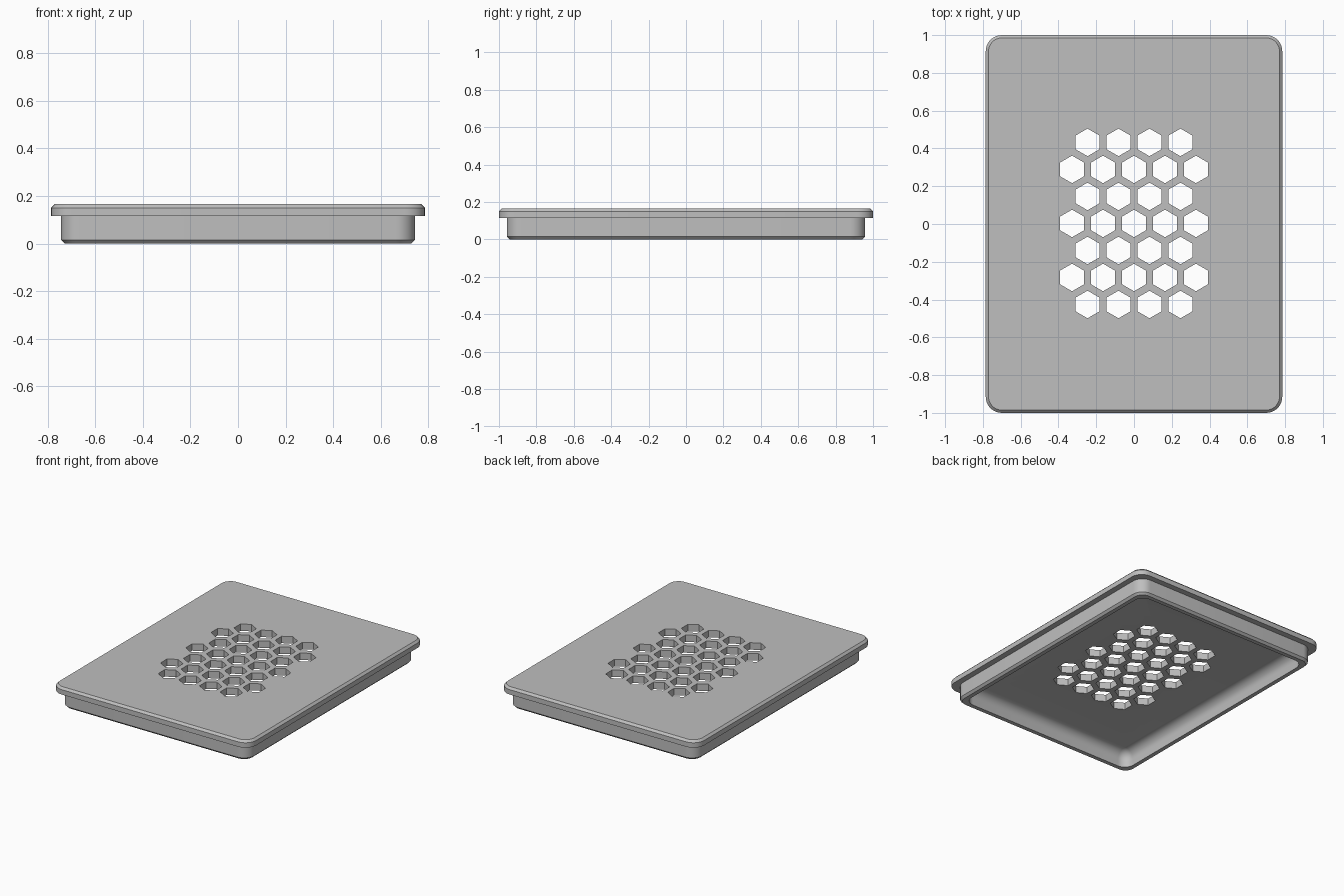
import bpy, bmesh
from math import sin, cos, pi

cube = bpy.data.objects.get("Cube")
if cube:
    bpy.data.objects.remove(cube, do_unlink=True)

HALF_X, HALF_Y = 0.785, 1.0
HEIGHT, PLATE_Z = 0.165, 0.115
CHAMFER = 0.015
FILLET = 0.065
CORNER_STEPS = 8

grey = bpy.data.materials.new("grey_plastic")
grey.use_nodes = True
colour = (0.52, 0.52, 0.52, 1)
grey.diffuse_color = colour
grey.node_tree.nodes["Principled BSDF"].inputs["Base Color"].default_value = colour


def new_object(name, bm):
    bmesh.ops.recalc_face_normals(bm, faces=bm.faces)
    mesh = bpy.data.meshes.new(name)
    bm.to_mesh(mesh)
    bm.free()
    mesh.materials.append(grey)
    obj = bpy.data.objects.new(name, mesh)
    bpy.context.collection.objects.link(obj)
    return obj


def rounded_ring(bm, inset, z, radius):
    """Loop of vertices along a rounded rectangle."""
    ring = []
    for k, (sx, sy) in enumerate(((1, 1), (-1, 1), (-1, -1), (1, -1))):
        cx = sx * (HALF_X - inset - radius)
        cy = sy * (HALF_Y - inset - radius)
        for i in range(CORNER_STEPS + 1):
            a = (k + i / CORNER_STEPS) * pi / 2
            ring.append(bm.verts.new((cx + radius * cos(a), cy + radius * sin(a), z)))
    return ring


# Section from the top edge, round the skirt, up to the inner ceiling
wall, inner = 0.042, 0.087
section = [
    (CHAMFER, HEIGHT, 0.07),
    (0, HEIGHT - CHAMFER, 0.085),
    (0, PLATE_Z, 0.085),
    (wall, PLATE_Z, 0.08),
    (wall, CHAMFER, 0.08),
    (wall + CHAMFER, 0, 0.065),
    (inner, 0, 0.07),
]
for i in range(7):
    a = i / 6 * pi / 2
    step = FILLET * (1 - cos(a))
    section.append((inner + step, PLATE_Z - FILLET + FILLET * sin(a), 0.07 - step))

bm = bmesh.new()
rings = [rounded_ring(bm, *row) for row in section]
for r0, r1 in zip(rings, rings[1:]):
    for i in range(len(r0)):
        j = (i + 1) % len(r0)
        bm.faces.new((r0[i], r0[j], r1[j], r1[i]))
bm.faces.new(rings[0])
bm.faces.new(rings[-1])
lid = new_object("vented_lid", bm)

# Hexagonal vent holes in staggered rows of four and five
bm = bmesh.new()
for row in range(-3, 4):
    count = 4 if row % 2 else 5
    for col in range(count):
        x = (col - (count - 1) / 2) * 0.164
        y = row * 0.143 + 0.003
        rim = [[bm.verts.new((x + 0.073 * sin(k * pi / 3), y + 0.073 * cos(k * pi / 3), z))
                for k in range(6)] for z in (0.05, 0.25)]
        bm.faces.new(rim[0])
        bm.faces.new(rim[1])
        for k in range(6):
            n = (k + 1) % 6
            bm.faces.new((rim[0][k], rim[0][n], rim[1][n], rim[1][k]))
cutter = new_object("vent_cutter", bm)
cutter.hide_render = True

cut = lid.modifiers.new("vents", "BOOLEAN")
cut.operation = "DIFFERENCE"
cut.solver = "EXACT"
cut.object = cutter

bpy.ops.object.select_all(action="DESELECT")
lid.select_set(True)
bpy.context.view_layer.objects.active = lid
bpy.ops.object.modifier_apply(modifier=cut.name)
bpy.data.objects.remove(cutter, do_unlink=True)
bpy.ops.object.shade_smooth_by_angle(angle=pi / 6)
